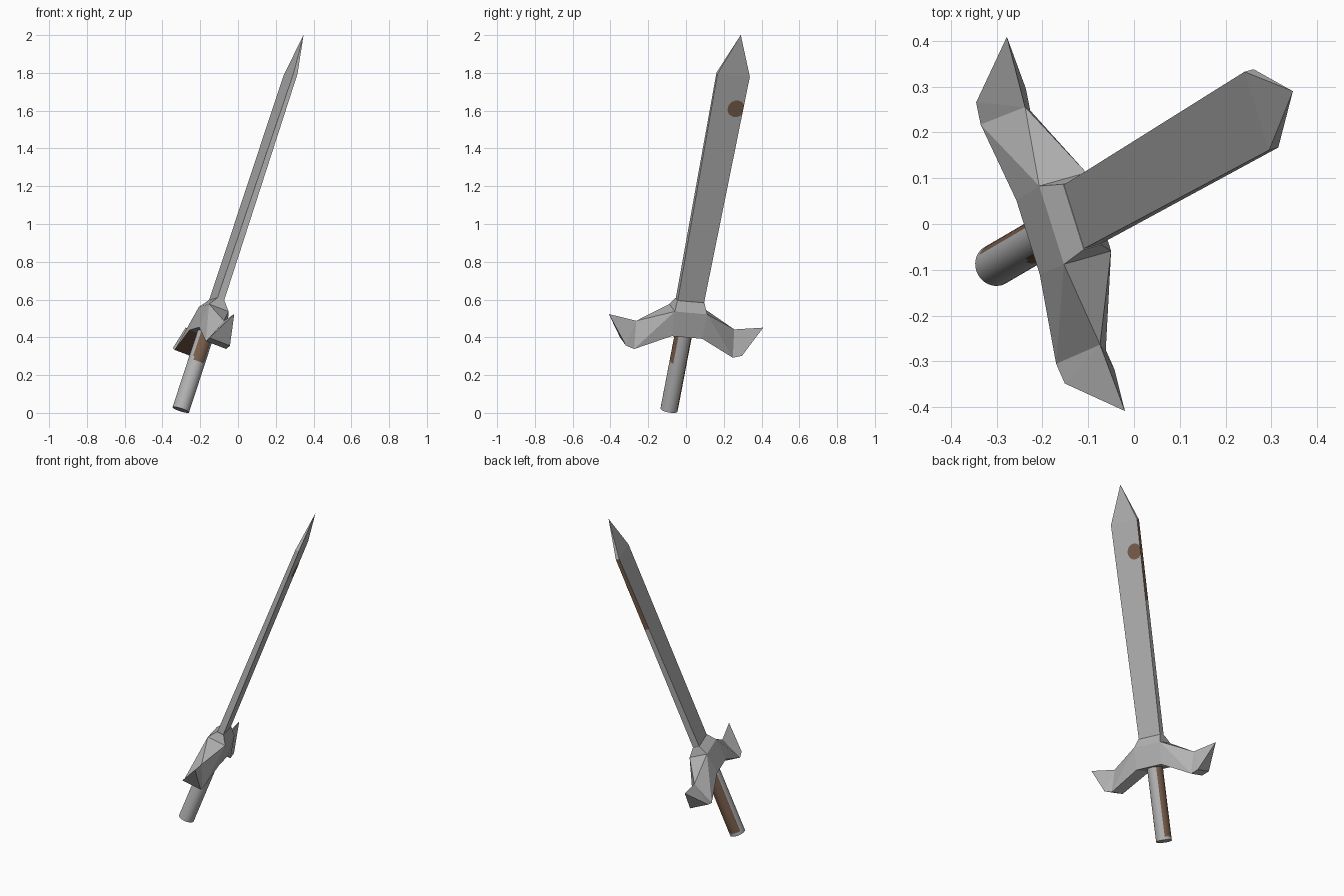
import bpy, bmesh, math
from mathutils import Matrix, Vector

if "Cube" in bpy.data.objects:
    bpy.data.objects.remove(bpy.data.objects["Cube"])

# Sword frame: local z runs along the sword, x across the blade, y through its thickness
w = Vector((0.65, 0.38, 1.985)).normalized()
u = Vector((-0.301, 0.95, -0.087))
u = (u - w * u.dot(w)).normalized()
v = w.cross(u)
FRAME = Matrix((u, v, w)).transposed().to_4x4()
FRAME.translation = (-0.303, -0.09, 0.016)


def material(name, col):
    m = bpy.data.materials.new(name)
    m.diffuse_color = (*col, 1)
    m.use_nodes = True
    m.node_tree.nodes["Principled BSDF"].inputs["Base Color"].default_value = m.diffuse_color
    return m


STEEL = material("steel grey", (0.45, 0.45, 0.45))
RUST = material("rust brown", (0.19, 0.11, 0.07))


class Part:
    """Collects faces in sword coordinates, sharing equal points."""

    def __init__(self, name):
        self.name, self.bm, self.cache = name, bmesh.new(), {}

    def vert(self, p):
        key = tuple(round(c, 5) for c in p)
        if key not in self.cache:
            self.cache[key] = self.bm.verts.new(key)
        return self.cache[key]

    def face(self, *pts, rust=False):
        f = self.bm.faces.new([self.vert(p) for p in pts])
        f.material_index = int(rust)
        return f

    def finish(self, closed=True):
        if closed:
            bmesh.ops.recalc_face_normals(self.bm, faces=self.bm.faces)
        self.bm.transform(FRAME)
        me = bpy.data.meshes.new(self.name)
        self.bm.to_mesh(me)
        self.bm.free()
        me.materials.append(STEEL)
        me.materials.append(RUST)
        ob = bpy.data.objects.new(self.name, me)
        bpy.context.collection.objects.link(ob)
        return ob


def rect(half_w, half_t, z):
    return [(half_w, half_t, z), (-half_w, half_t, z),
            (-half_w, -half_t, z), (half_w, -half_t, z)]


# Blade: flares slightly towards the shoulders, thins out, ends in a point
Z0, Z1 = 0.60, 1.898


def blade_size(z):
    k = (z - Z0) / (Z1 - Z0)
    return 0.073 + 0.017 * k, 0.020 - 0.009 * k


blade = Part("blade")
levels = [rect(*blade_size(z), z) for z in (Z0, 1.42, Z1)]
for n, (lo, hi) in enumerate(zip(levels, levels[1:])):
    for i in range(4):
        j = (i + 1) % 4
        blade.face(lo[i], lo[j], hi[j], hi[i], rust=(n == 1 and i == 3))
for i in range(4):
    blade.face(levels[-1][i], levels[-1][(i + 1) % 4], (0, 0, 2.123))
blade.face(*levels[0])
blade.finish()

# Round rust spot on one flat of the blade, clipped at the edge
spot = Part("blade_rust_spot")
pts = []
for i in range(24):
    a = 2 * math.pi * i / 24
    z = 1.714 + 0.047 * math.sin(a)
    half_w, half_t = blade_size(z)
    pts.append((min(0.048 + 0.047 * math.cos(a), half_w), -half_t - 0.001, z))
spot.face(*pts)
for f in spot.bm.faces:
    f.material_index = 1
    f.normal_update()
    if f.normal.y > 0:
        f.normal_flip()
spot.finish(closed=False)

# Guard: collar block with a mirrored pair of wings
guard = Part("guard")
bottom = rect(0.085, 0.068, 0.435)
middle = rect(0.09, 0.057, 0.57)
top = rect(0.075, 0.021, 0.62)
guard.face(*bottom)
guard.face(*top)
for i in range(4):
    j = (i + 1) % 4
    guard.face(middle[i], middle[j], top[j], top[i])
    if i in (0, 2):
        guard.face(bottom[i], bottom[j], middle[j], middle[i])
for k in (1, -1):
    def pair(x, y, z):
        return (k * x, y, z), (k * x, -y, z)
    crest, tip = (k * 0.273, 0, 0.48), (k * 0.43, 0, 0.504)
    b, m = pair(0.085, 0.068, 0.435), pair(0.09, 0.057, 0.57)
    inner, outer = pair(0.275, 0.06, 0.342), pair(0.323, 0.06, 0.357)
    guard.face(m[0], m[1], crest)
    guard.face(b[0], b[1], inner[1], inner[0], rust=(k == 1))
    guard.face(inner[0], inner[1], outer[1], outer[0])
    guard.face(outer[0], outer[1], tip)
    for s in (0, 1):
        guard.face(m[s], crest, inner[s])
        guard.face(m[s], inner[s], b[s])
        guard.face(crest, inner[s], outer[s])
        guard.face(crest, outer[s], tip)
guard.finish()

# Handle: plain cylinder with two rusted patches picked by angle and height
handle = Part("handle")
N, R = 36, 0.046
ring = [(R * math.cos(2 * math.pi * i / N), R * math.sin(2 * math.pi * i / N))
        for i in range(N)]
heights = (0, 0.02, 0.27, 0.29, 0.45)
sides = []
for lo, hi in zip(heights, heights[1:]):
    for i in range(N):
        p, q = ring[i], ring[(i + 1) % N]
        deg = (i + 0.5) * 360 / N
        back = lo >= 0.02 and (deg < 50 or deg > 310)
        span = (140, 220) if lo == 0.27 else (125, 220)
        front = lo >= 0.27 and span[0] < deg < span[1]
        sides.append(handle.face((*p, lo), (*q, lo), (*q, hi), (*p, hi),
                                 rust=back or front))
for f in sides:
    f.smooth = True
for z in (heights[0], heights[-1]):
    handle.face(*[(*p, z) for p in ring])
ob = handle.finish()
bpy.context.view_layer.objects.active = ob
ob.select_set(True)
bpy.ops.object.shade_smooth_by_angle(angle=math.radians(35))
